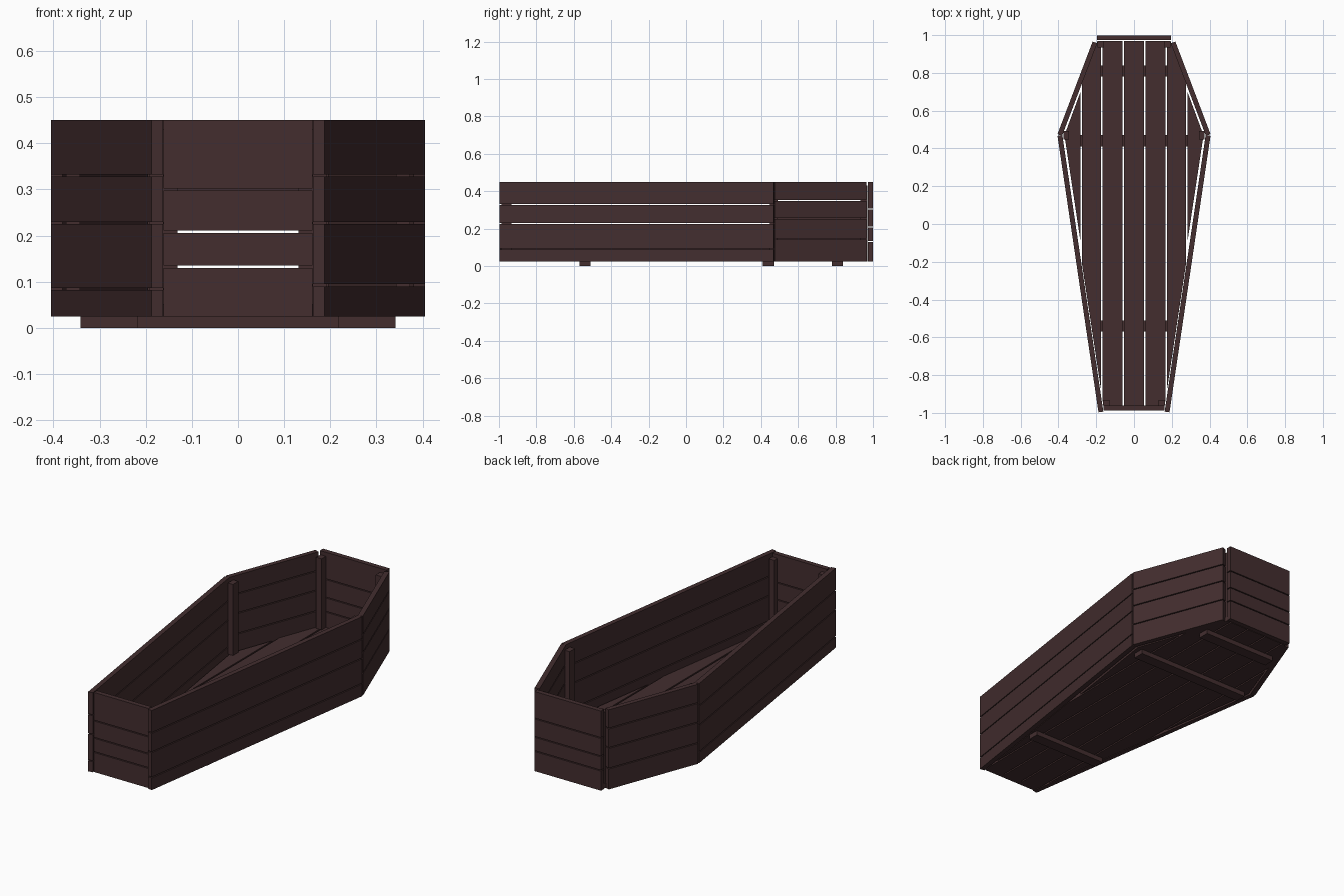
import bpy, bmesh
from mathutils import Vector

if "Cube" in bpy.data.objects:
    bpy.data.objects.remove(bpy.data.objects["Cube"])

wood = bpy.data.materials.new("dark brown wood")
wood.diffuse_color = (0.056, 0.027, 0.028, 1)
wood.use_nodes = True
wood.node_tree.nodes["Principled BSDF"].inputs["Base Color"].default_value = wood.diffuse_color

GAP = 0.005          # slit between boards
BASE, TOP = 0.025, 0.45


def prism(name, pts, z0, z1):
    """Extrude a flat outline from z0 to z1."""
    bm = bmesh.new()
    face = bm.faces.new([bm.verts.new((x, y, z0)) for x, y in pts])
    up = bmesh.ops.extrude_face_region(bm, geom=[face])["geom"]
    bmesh.ops.translate(bm, vec=(0, 0, z1 - z0),
                        verts=[v for v in up if isinstance(v, bmesh.types.BMVert)])
    bmesh.ops.recalc_face_normals(bm, faces=bm.faces)
    me = bpy.data.meshes.new(name)
    bm.to_mesh(me)
    bm.free()
    me.materials.append(wood)
    ob = bpy.data.objects.new(name, me)
    bpy.context.collection.objects.link(ob)
    return ob


def box(name, x, y, wx, wy, z0, z1):
    a, b = wx / 2, wy / 2
    return prism(name, [(x - a, y - b), (x + a, y - b), (x + a, y + b), (x - a, y + b)], z0, z1)


def wall(name, p0, p1, splits, side=1, thick=0.026):
    """Stack of boards along p0-p1, thickness going to the left of the line."""
    a, b = Vector(p0), Vector(p1)
    d = (b - a).normalized()
    n = Vector((-d.y, d.x)) * thick
    pts = [(side * p.x, p.y) for p in (a, b, b + n, a + n)]
    levels = [BASE - GAP / 2] + splits + [TOP + GAP / 2]
    for z0, z1 in zip(levels, levels[1:]):
        prism(name, pts, z0 + GAP / 2, z1 - GAP / 2)


# side walls, with lower slits slightly different left and right
for side, label, j in ((1, "right", 0.004), (-1, "left", -0.004)):
    wall(label + "_long_board", (0.188, -0.997), (0.405, 0.467), [0.088 + j, 0.227, 0.33], side)
    wall(label + "_shoulder_board", (0.405, 0.476), (0.219, 0.966), [0.14 + j, 0.25 + j, 0.35], side)

# end walls
wall("foot_board", (-0.161, -0.987), (0.161, -0.987), [0.132, 0.208, 0.30])
wall("head_board", (0.197, 0.999), (-0.197, 0.999), [0.132, 0.208, 0.306])

# inner corner posts
for s in (-1, 1):
    box("foot_post", s * 0.147, -0.947, 0.032, 0.03, 0.05, 0.43)
    box("shoulder_post", s * 0.358, 0.470, 0.03, 0.045, 0.05, 0.43)
    box("head_post", s * 0.176, 0.952, 0.032, 0.036, 0.05, 0.43)


# floor boards cut to the coffin outline
def floor_board(x0, x1, inset):
    foot, shoulder, head = 0.162 - inset, 0.378 - inset, 0.193 - inset

    def low(x):
        return -0.962 + max(0, (abs(x) - foot) / (shoulder - foot)) * 1.432

    def high(x):
        return 0.97 - max(0, (abs(x) - head) / (shoulder - head)) * 0.5

    x1 = min(x1, shoulder - 0.001)
    xs = sorted([x0, x1] + [k for k in (foot, head) if x0 < k < x1])
    pts = [(x, low(x)) for x in xs] + [(x, high(x)) for x in reversed(xs)]
    for s in ((1, -1) if x0 > 0 else (1,)):
        prism("floor_board", [(s * x, y) for x, y in pts], BASE, 0.05)


h = 0.004
floor_board(-0.057 + h, 0.057 - h, 0)
floor_board(0.057 + h, 0.17 - h, 0)
floor_board(0.17 + h, 0.28 - h, 0)
floor_board(0.28 + h, 0.5, 0.01)

# cross battens under the floor
for y, half in ((-0.54, 0.218), (0.44, 0.341), (0.81, 0.218)):
    box("cross_batten", 0, y, half * 2, 0.06, 0, BASE)
